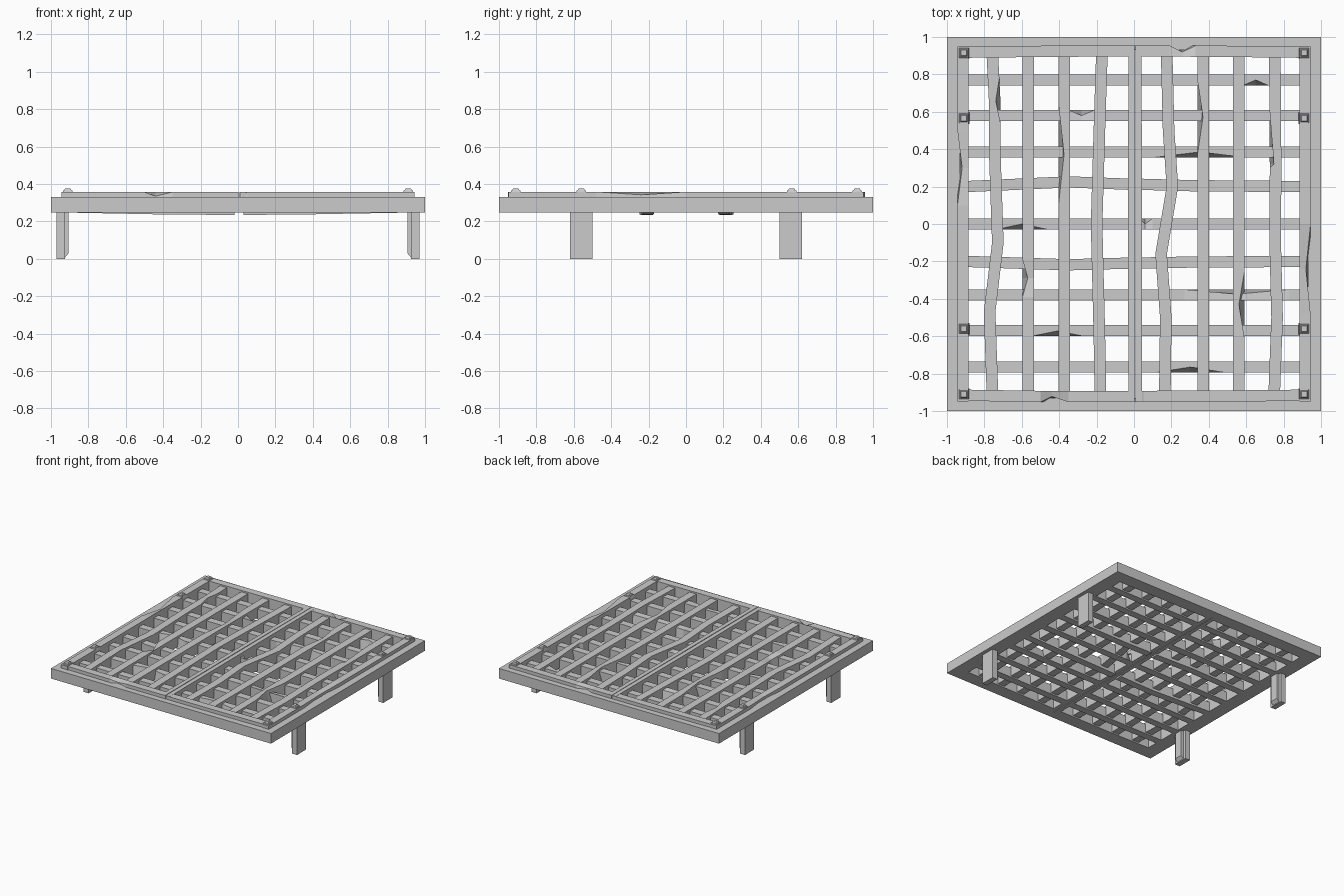
import bpy, bmesh

if "Cube" in bpy.data.objects:
    bpy.data.objects.remove(bpy.data.objects["Cube"])


def make(name, verts, faces):
    mesh = bpy.data.meshes.new(name)
    mesh.from_pydata(verts, [], faces)
    bm = bmesh.new()
    bm.from_mesh(mesh)
    bmesh.ops.recalc_face_normals(bm, faces=bm.faces)
    bm.to_mesh(mesh)
    bm.free()
    obj = bpy.data.objects.new(name, mesh)
    bpy.context.collection.objects.link(obj)
    return obj


def frustum(name, x0, x1, y0, y1, z0, z1, inset=0.0):
    v = [(x, y, z0) for x, y in ((x0, y0), (x1, y0), (x1, y1), (x0, y1))]
    i = inset
    v += [(x, y, z1) for x, y in ((x0 + i, y0 + i), (x1 - i, y0 + i), (x1 - i, y1 - i), (x0 + i, y1 - i))]
    return make(name, v, [(3, 2, 1, 0), (4, 5, 6, 7)] + [(k, (k + 1) % 4, (k + 1) % 4 + 4, k + 4) for k in range(4)])


def lerp(path, s):
    for a, b in zip(path, path[1:]):
        if a[0] <= s <= b[0]:
            t = (s - a[0]) / (b[0] - a[0])
            return [a[k] + t * (b[k] - a[k]) for k in (1, 2)]
    return path[-1][1:]


def bar(name, axis, path, width, z0, z1, chips=()):
    """Beam along x or y; path = (along, across, sag); chips = (along, half length, side, inward, down)."""
    stations = {p[0] for p in path}
    for c in chips:
        stations |= {c[0] - c[1], c[0], c[0] + c[1]}
    verts, faces = [], []
    stations = sorted(s for s in stations if path[0][0] <= s <= path[-1][0])
    for s in stations:
        off, sag = lerp(path, s)
        ring = [[off - width / 2, z0 - sag], [off + width / 2, z0 - sag],
                [off + width / 2, z1 - sag], [off - width / 2, z1 - sag]]
        for c in chips:
            if c[0] == s:
                k = 2 if c[2] > 0 else 3
                ring[k][0] -= c[2] * c[3]
                ring[k][1] -= c[4]
        verts += [(s, a, z) if axis == 'x' else (a, s, z) for a, z in ring]
    n = len(stations)
    for i in range(n - 1):
        for k in range(4):
            j = (k + 1) % 4
            faces.append((4 * i + k, 4 * i + j, 4 * i + 4 + j, 4 * i + 4 + k))
    faces += [(0, 1, 2, 3), tuple(4 * n - 4 + k for k in range(4))]
    return make(name, verts, faces)


def straight(a, b, off):
    return [(a, off, 0), (b, off, 0)]


# Outer frame: square ring
o, i = 1.0, 0.93
ring = []
for r, z in ((o, .247), (o, .33), (i, .33), (i, .247)):
    ring += [(-r, -r, z), (r, -r, z), (r, r, z), (-r, r, z)]
make("outer_frame", ring, [(4 * a + k, 4 * a + (k + 1) % 4, 4 * ((a + 1) % 4) + (k + 1) % 4, 4 * ((a + 1) % 4) + k)
                           for a in range(4) for k in range(4)])

# Two gate leaves: rails and stiles with chipped edges
bar("left_outer_stile", 'y', straight(-.95, .95, -.914), .06, .247, .358, [(.3, .2, -1, .025, .015)])
bar("right_outer_stile", 'y', straight(-.95, .95, .914), .06, .247, .358, [(-.24, .24, 1, .025, .016)])
bar("left_inner_stile", 'y', [(-.95, -.013, 0), (0, -.015, 0), (.95, -.013, 0)], .034, .247, .358)
bar("right_inner_stile", 'y', [(-.95, .026, 0), (0, .025, 0), (.95, .024, 0)], .034, .247, .358)
bar("left_front_rail", 'x', [(-.943, -.915, 0), (-.5, -.922, 0), (.003, -.922, 0)], .06, .247, .357,
    [(-.44, .09, -1, .03, .022)])
bar("right_front_rail", 'x', [(.009, -.922, 0), (.5, -.92, 0), (.943, -.915, 0)], .06, .247, .357,
    [(.015, .035, -1, .02, .025)])
bar("left_back_rail", 'x', [(-.943, .918, 0), (-.5, .923, 0), (.003, .926, 0)], .06, .247, .357)
bar("right_back_rail", 'x', [(.009, .926, 0), (.5, .923, 0), (.943, .918, 0)], .06, .247, .357,
    [(.26, .07, 1, .035, .02)])

# Long bars running front to back, some bent
long_bars = [
    ([(-.9, -.757, 0), (-.47, -.772, 0), (-.1, -.728, 0), (.4, -.745, 0), (.66, -.745, 0), (.9, -.757, 0)],
     [(.66, .12, 1, .025, .0)]),
    (straight(-.9, .9, -.565), [(-.29, .1, -1, .028, .02)]),
    (straight(-.9, .9, -.373), [(.37, .27, -1, .03, .0)]),
    ([(-.9, -.18, 0), (-.6, -.185, 0), (0, -.2, 0), (.6, -.182, 0), (.9, -.172, 0)], []),
    ([(-.9, .165, 0), (-.5, .17, 0), (-.16, .145, 0), (.2, .205, 0), (.5, .185, 0), (.9, .175, 0)], []),
    (straight(-.9, .9, .37), [(.57, .2, -1, .03, .0)]),
    (straight(-.9, .9, .56), [(-.43, .18, 1, .03, .0)]),
    ([(-.9, .75, 0), (-.5, .765, 0), (-.1, .755, 0), (.3, .757, 0), (.9, .753, 0)],
     [(.32, .3, -1, .022, .0)]),
]
for n, (path, chips) in enumerate(long_bars):
    bar(f"long_bar_{n + 1}", 'y', path, .062, .258, .345, chips)

# Cross bars, one per leaf; the two beside the middle sag
left_chips = {.58: [(-.28, .07, 1, .03, .015)], 0: [(-.6, .14, -1, .03, .0)], -.57: [(-.41, .14, -1, .028, .0)]}
right_chips = {.77: [(.65, .07, -1, .03, .0)], .385: [(.35, .25, -1, .03, .0)], 0: [(.06, .04, 1, .03, .02)],
               -.38: [(.55, .28, 1, .025, .01)], -.765: [(.3, .19, -1, .03, .0)]}
for n, y in enumerate((.77, .58, .385, .2, 0, -.2, -.38, -.57, -.765)):
    left, right = straight(-.9, -.02, y), straight(.03, .9, y)
    if abs(y) == .2:
        b = .025 if y > 0 else -.018
        left = [(-.9, y, 0), (-.35, y + b, .011), (-.02, y + b * .5, .012)]
        right = [(.03, y + b * .5, .012), (.3, y + b * .2, .011), (.9, y, 0)]
    bar(f"left_cross_bar_{n + 1}", 'x', left, .06, .247, .328, left_chips.get(y, []))
    bar(f"right_cross_bar_{n + 1}", 'x', right, .06, .247, .328, right_chips.get(y, []))

# Corner and edge bolts: square plate with tapered head
for sx in (-1, 1):
    for y in (-.91, -.56, .565, .915):
        x = sx * .91
        frustum("bolt_plate", x - .03, x + .03, y - .03, y + .03, .345, .366, .006)
        frustum("bolt_head", x - .022, x + .022, y - .022, y + .022, .36, .377, .008)

# Legs: flat plate with an inner rib chamfered at the foot
for sx in (-1, 1):
    for y in (-.56, .56):
        a, b = sorted((sx * .925, sx * .97))
        frustum("leg", a, b, y - .06, y + .06, 0, .25)
        prof = [(.93, 0), (.922, .01), (.905, .03), (.905, .25), (.93, .25)]
        v = [(sx * x, y + s * .035, z) for s in (-1, 1) for x, z in prof]
        make("leg_rib", v, [tuple(range(5)), tuple(range(5, 10))] +
             [(k, (k + 1) % 5, (k + 1) % 5 + 5, k + 5) for k in range(5)])
